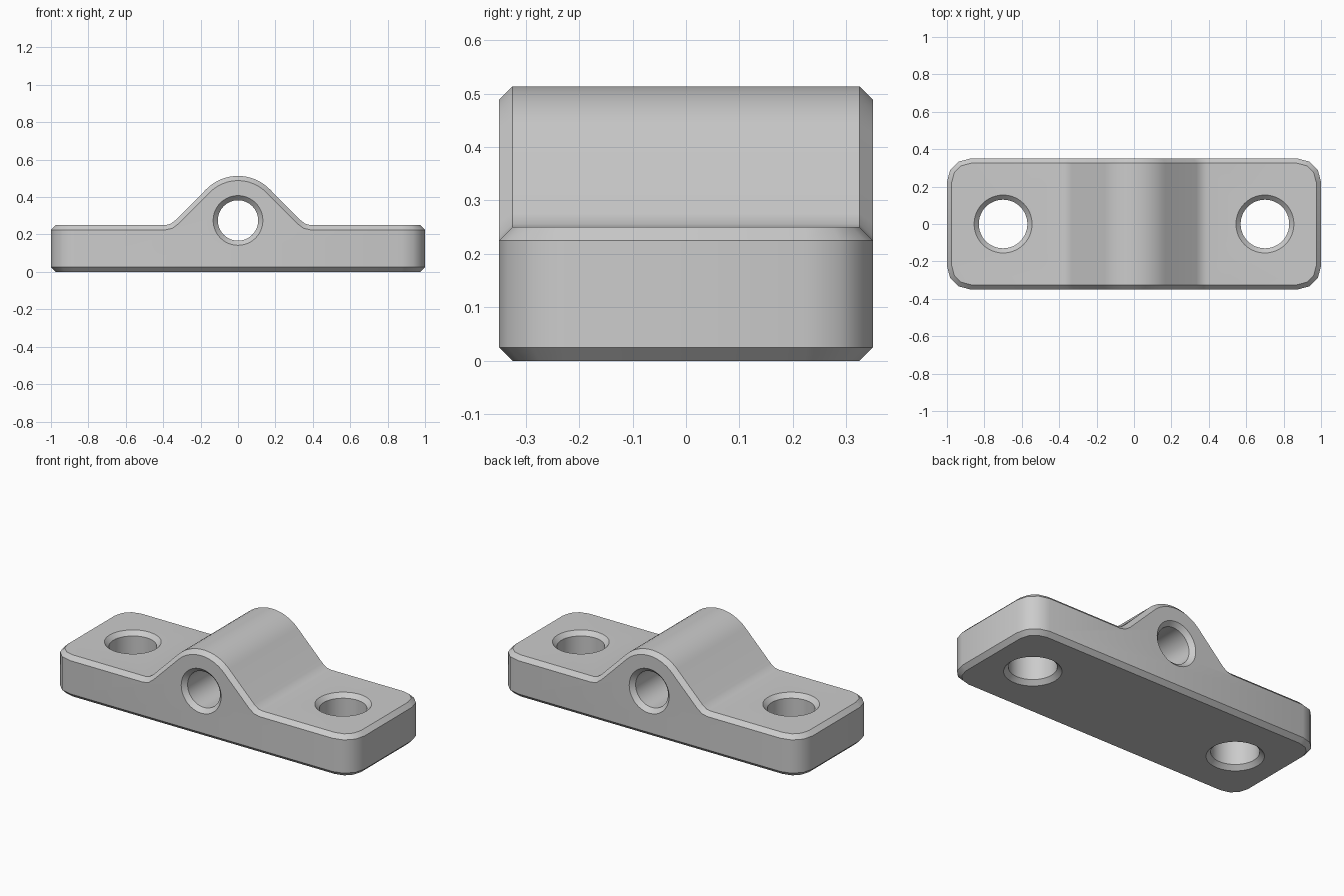
import bpy, bmesh, math
from mathutils import Matrix, Vector

if "Cube" in bpy.data.objects:
    bpy.data.objects.remove(bpy.data.objects["Cube"], do_unlink=True)

HALF_DEPTH, BASE_H, CHAMFER = 0.35, 0.25, 0.025
BORE_Z, HUMP_R = 0.275, 0.238

grey = bpy.data.materials.new("plain grey")
grey.use_nodes = True
grey.diffuse_color = (0.6, 0.6, 0.6, 1)
grey.node_tree.nodes["Principled BSDF"].inputs["Base Color"].default_value = (0.6, 0.6, 0.6, 1)


def make_object(name, bm):
    bmesh.ops.recalc_face_normals(bm, faces=bm.faces)
    mesh = bpy.data.meshes.new(name)
    bm.to_mesh(mesh)
    bm.free()
    mesh.materials.append(grey)
    obj = bpy.data.objects.new(name, mesh)
    bpy.context.collection.objects.link(obj)
    return obj


def bracket_body():
    # Side profile: flat feet, small fillets, 45 degree flanks and a round crown
    right = [(1, 0), (1, BASE_H), (0.39, BASE_H), (0.362, 0.256), (0.335, 0.276)]
    steps = 8
    for i in range(steps):
        a = math.radians(45) * (1 + i / steps)
        right.append((HUMP_R * math.cos(a), BORE_Z + HUMP_R * math.sin(a)))
    profile = right + [(0, BORE_Z + HUMP_R)] + [(-x, z) for x, z in reversed(right)]

    bm = bmesh.new()
    face = bm.faces.new([bm.verts.new((x, -HALF_DEPTH, z)) for x, z in profile])
    ext = bmesh.ops.extrude_face_region(bm, geom=[face])
    moved = [g for g in ext["geom"] if isinstance(g, bmesh.types.BMVert)]
    bmesh.ops.translate(bm, verts=moved, vec=(0, 2 * HALF_DEPTH, 0))
    bmesh.ops.recalc_face_normals(bm, faces=bm.faces)

    # Round the four upright corners
    corners = [e for e in bm.edges if all(abs(v.co.x) > 0.99 for v in e.verts)
               and abs(e.verts[0].co.z - e.verts[1].co.z) > 0.1]
    bmesh.ops.bevel(bm, geom=corners, offset=0.125, offset_type='OFFSET',
                    segments=3, profile=0.5, affect='EDGES')

    # Chamfer every rim between an upright wall and the top or underside
    bm.normal_update()
    rims = [e for e in bm.edges
            if sum(abs(f.normal.z) < 0.01 for f in e.link_faces) == 1]
    bmesh.ops.bevel(bm, geom=rims, offset=CHAMFER, offset_type='OFFSET',
                    segments=1, affect='EDGES')
    return make_object("bracket_body", bm)


def hole_cutter(name, radius, half_length, matrix):
    # Turned shape whose flared ends countersink both mouths of the hole
    extra, sides = 0.01, 48
    wide = radius + CHAMFER + extra
    end, neck = half_length + extra, half_length - CHAMFER
    bm = bmesh.new()
    rings = []
    for r, z in ((wide, -end), (radius, -neck), (radius, neck), (wide, end)):
        rings.append([bm.verts.new((r * math.cos(t), r * math.sin(t), z))
                      for t in (math.tau * i / sides for i in range(sides))])
    for low, high in zip(rings, rings[1:]):
        for i in range(sides):
            j = (i + 1) % sides
            bm.faces.new((low[i], low[j], high[j], high[i]))
    bm.faces.new(rings[0])
    bm.faces.new(rings[-1])
    bm.transform(matrix)
    return make_object(name, bm)


body = bracket_body()

# Two screw holes through the feet and one cross bore through the hump
cutters = [hole_cutter(side + "_screw_hole", 0.13, BASE_H / 2,
                       Matrix.Translation((x, 0, BASE_H / 2)))
           for side, x in (("left", 0.7), ("right", -0.7))]
cutters.append(hole_cutter("cross_bore", 0.108, HALF_DEPTH,
                           Matrix.Translation((0, 0, BORE_Z)) @ Matrix.Rotation(math.pi / 2, 4, 'X')))

bpy.ops.object.select_all(action='DESELECT')
body.select_set(True)
bpy.context.view_layer.objects.active = body
for cutter in cutters:
    mod = body.modifiers.new(cutter.name, 'BOOLEAN')
    mod.operation, mod.solver, mod.object = 'DIFFERENCE', 'EXACT', cutter
    bpy.ops.object.modifier_apply(modifier=mod.name)
    bpy.data.objects.remove(cutter, do_unlink=True)

bpy.ops.object.shade_smooth_by_angle(angle=math.radians(32))
